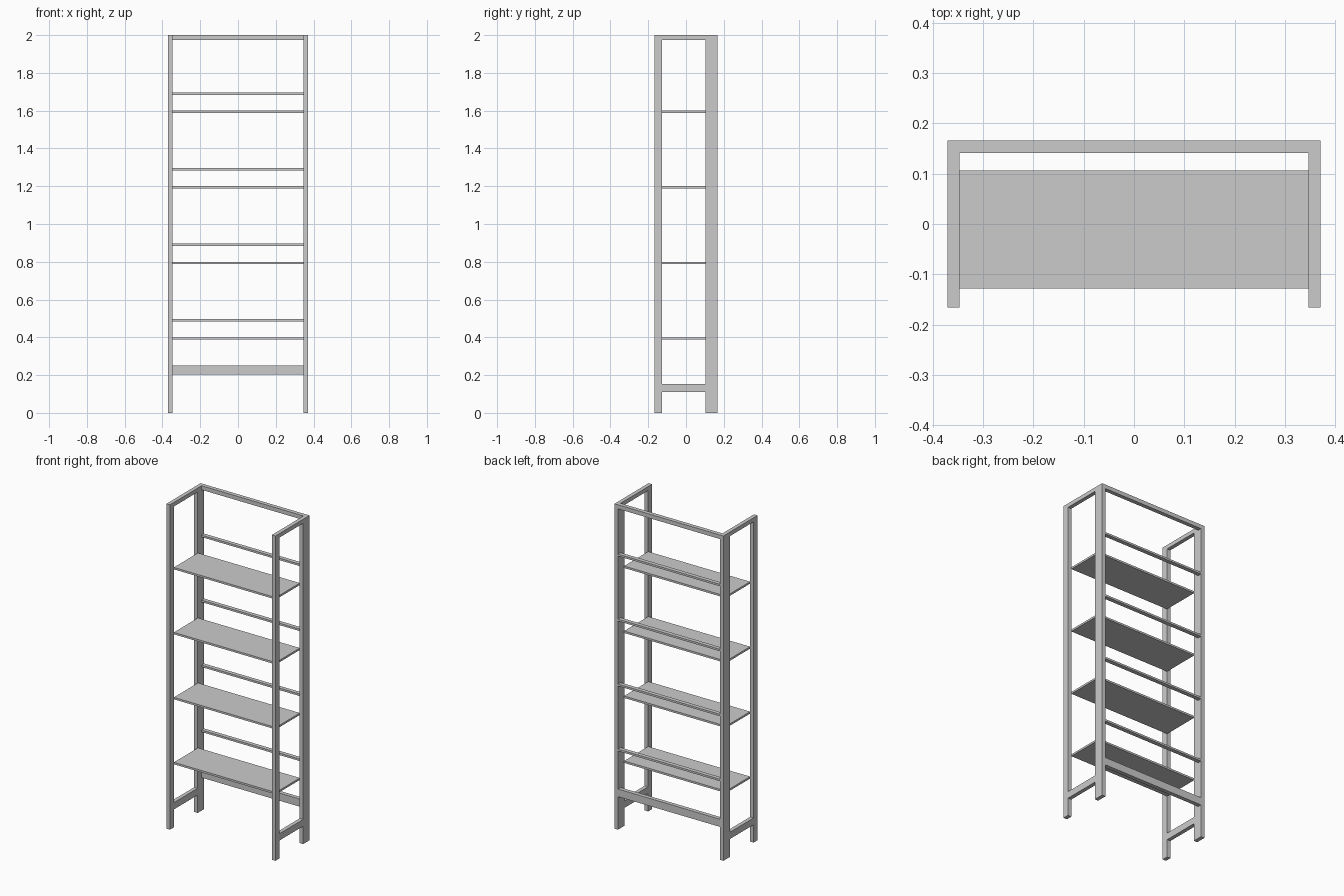
import bpy

if "Cube" in bpy.data.objects:
    bpy.data.objects.remove(bpy.data.objects["Cube"])

X_OUT, X_IN = 0.371, 0.347        # side frame outer / inner faces
Y_FRONT, Y_BACK = -0.166, 0.166   # overall depth
Y_SHELF0, Y_SHELF1 = -0.128, 0.104
RAIL = 0.025                      # thin bar thickness


def box(name, x0, x1, y0, y1, z0, z1):
    verts = [(x, y, z) for x in (x0, x1) for y in (y0, y1) for z in (z0, z1)]
    faces = [(0, 1, 3, 2), (4, 6, 7, 5), (0, 4, 5, 1),
             (2, 3, 7, 6), (0, 2, 6, 4), (1, 5, 7, 3)]
    mesh = bpy.data.meshes.new(name)
    mesh.from_pydata(verts, [], faces)
    obj = bpy.data.objects.new(name, mesh)
    bpy.context.collection.objects.link(obj)
    return obj


# Side frames: slim front post, deep back post, top rail and low stretcher
for side, x0, x1 in (("left", -X_OUT, -X_IN), ("right", X_IN, X_OUT)):
    box(side + "_front_post", x0, x1, Y_FRONT, Y_SHELF0, 0, 2)
    box(side + "_back_post", x0, x1, Y_SHELF1, Y_BACK, 0, 2)
    box(side + "_top_rail", x0, x1, Y_SHELF0, Y_SHELF1, 2 - RAIL, 2)
    box(side + "_low_stretcher", x0, x1, Y_SHELF0, Y_SHELF1, 0.11, 0.152)

# Back rails joining the side frames
box("back_top_rail", -X_IN, X_IN, Y_BACK - RAIL, Y_BACK, 2 - RAIL, 2)
box("back_low_rail", -X_IN, X_IN, Y_BACK - RAIL, Y_BACK, 0.203, 0.25)

# Four shelves, each with a thin stop bar behind and above it
for i in range(1, 5):
    z = 0.4 * i
    box(f"shelf_{i}", -X_IN, X_IN, Y_SHELF0, Y_SHELF1 + 0.002, z - 0.012, z)
    box(f"stop_bar_{i}", -X_IN, X_IN, Y_BACK - RAIL, Y_BACK, z + 0.084, z + 0.096)
